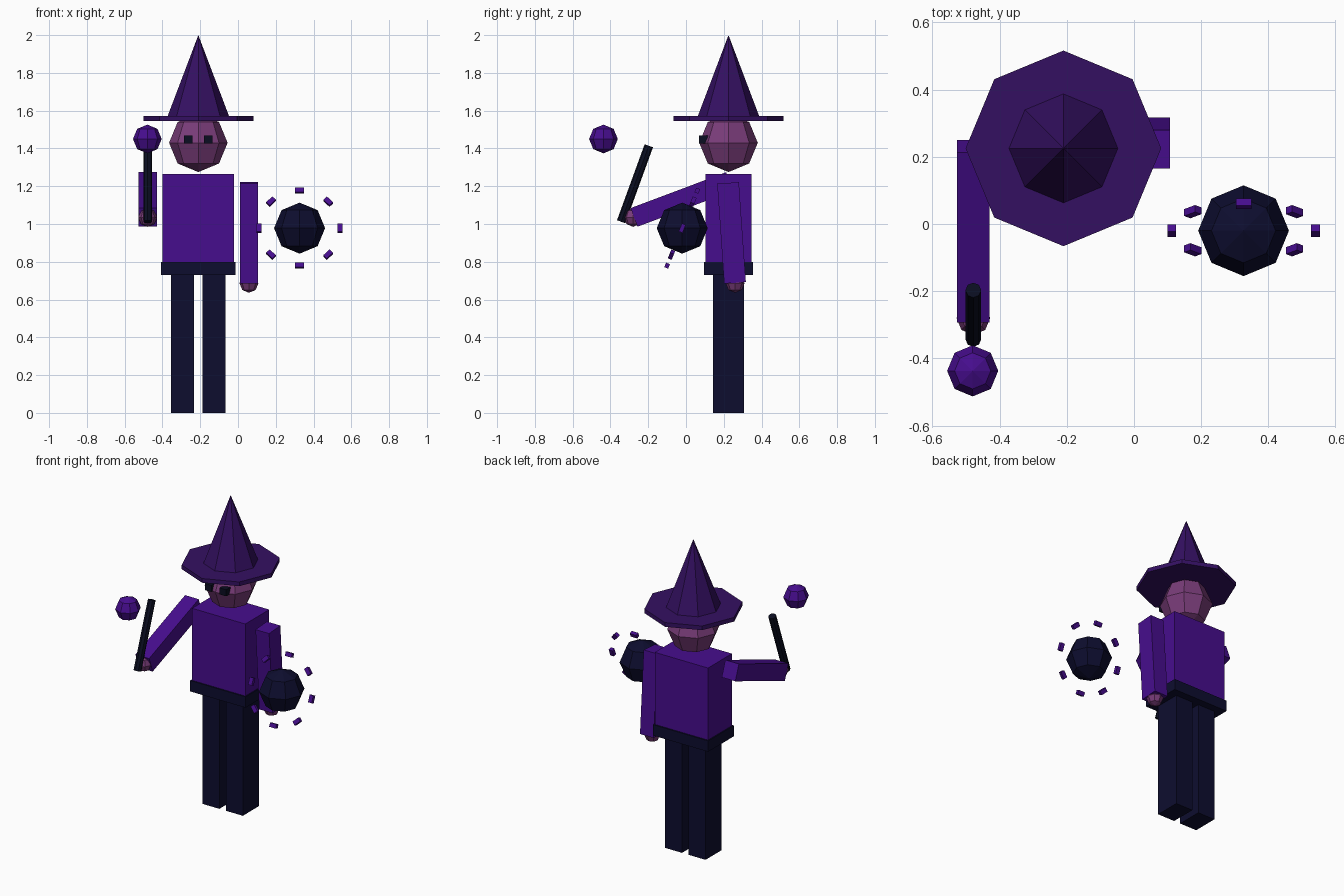
import bpy
import math
from mathutils import Matrix, Vector

cube = bpy.data.objects.get("Cube")
if cube:
    bpy.data.objects.remove(cube, do_unlink=True)


def material(name, rgb):
    mat = bpy.data.materials.new(name)
    mat.use_nodes = True
    mat.diffuse_color = (*rgb, 1)
    mat.node_tree.nodes["Principled BSDF"].inputs["Base Color"].default_value = (*rgb, 1)
    return mat


ROBE = material("violet cloth", (0.062, 0.004, 0.27))
HAT = material("deep purple felt", (0.034, 0.005, 0.12))
NAVY = material("navy cloth", (0.004, 0.004, 0.028))
SKIN = material("mauve skin", (0.19, 0.045, 0.19))
BLACK = material("near black", (0.003, 0.004, 0.015))


def finish(name, mat):
    obj = bpy.context.object
    obj.name = name
    obj.data.materials.append(mat)
    return obj


def box(name, mat, center, size, tilt=0):
    bpy.ops.mesh.primitive_cube_add(size=1, location=center, rotation=(tilt, 0, 0))
    obj = finish(name, mat)
    obj.scale = size
    return obj


def ball(name, mat, center, radius):
    bpy.ops.mesh.primitive_uv_sphere_add(segments=8, ring_count=4, radius=radius, location=center)
    return finish(name, mat)


def cone(name, mat, center, r1, r2, depth, tilt=0):
    bpy.ops.mesh.primitive_cone_add(vertices=8, radius1=r1, radius2=r2, depth=depth,
                                    location=center, rotation=(tilt, 0, 0))
    return finish(name, mat)


BX, BY = -0.21, 0.225  # body axis

# Legs, belt and torso
for side, s in (("left", 1), ("right", -1)):
    box(side + "_leg", NAVY, (BX + s * 0.084, BY, 0.37), (0.122, 0.165, 0.74))
    box(side + "_eye", BLACK, (BX + s * 0.053, 0.093, 1.447), (0.046, 0.046, 0.042))
box("belt", NAVY, (BX, BY, 0.765), (0.395, 0.262, 0.07))
box("torso", ROBE, (BX, BY, 1.025), (0.38, 0.244, 0.48))

# Head and pointed hat
ball("head", SKIN, (BX, BY, 1.43), 0.155)
cone("hat_brim", HAT, (BX, BY, 1.559), 0.291, 0.291, 0.027)
cone("hat_cone", HAT, (BX, BY, 1.785), 0.163, 0, 0.43)

# Left arm hangs, right arm reaches forward
box("left_arm", ROBE, (0.058, 0.241, 0.953), (0.097, 0.115, 0.53), math.radians(4))
ball("left_hand", SKIN, (0.058, 0.26, 0.686), 0.05)
box("right_arm", ROBE, (-0.478, -0.022, 1.13), (0.097, 0.54, 0.105), math.radians(20.6))
ball("right_hand", SKIN, (-0.478, -0.28, 1.035), 0.05)

# Wand with floating orb
cone("wand", BLACK, (-0.478, -0.27, 1.213), 0.0235, 0.0235, 0.428, math.radians(-20))
ball("wand_orb", ROBE, (-0.48, -0.437, 1.45), 0.076)

# Dark orb circled by a tilted ring of shards
center = Vector((0.326, -0.02, 0.978))
ball("dark_orb", NAVY, center, 0.135)
ring = Matrix.Translation(center) @ Matrix.Rotation(math.radians(-22), 4, "X")
for i in range(8):
    shard = box(f"shard_{i + 1}", ROBE, (0, 0, 0), (1, 1, 1))
    spin = Matrix.Rotation(i * math.tau / 8, 4, "Y")
    shard.matrix_world = (ring @ spin @ Matrix.Translation((0.214, 0, 0))
                          @ Matrix.Diagonal((0.026, 0.022, 0.046, 1)))
